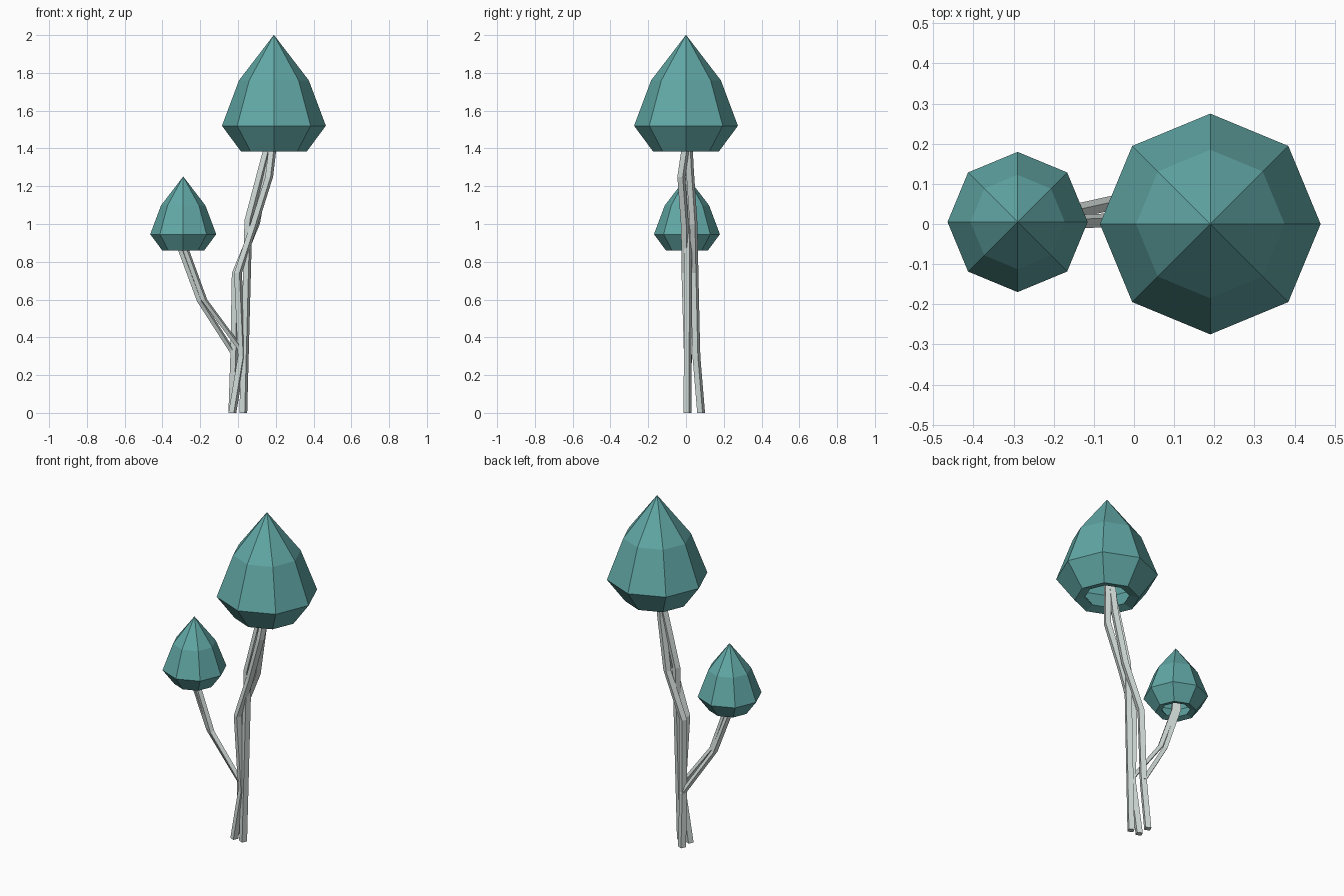
import bpy
import math

cube = bpy.data.objects.get("Cube")
if cube:
    bpy.data.objects.remove(cube, do_unlink=True)


def make_material(name, colour):
    mat = bpy.data.materials.new(name)
    mat.use_nodes = True
    mat.diffuse_color = colour
    mat.node_tree.nodes["Principled BSDF"].inputs["Base Color"].default_value = colour
    return mat


teal = make_material("teal_cap", (0.12, 0.39, 0.38, 1))
pale = make_material("pale_stalk", (0.64, 0.71, 0.69, 1))


def ring_mesh(name, rings, sides, mat, turn=0.0):
    """Bridge horizontal rings given as (x, y, z, radius) and close both ends."""
    verts, faces = [], []
    for x, y, z, r in rings:
        for i in range(sides):
            a = math.tau * i / sides + turn
            verts.append((x + r * math.cos(a), y + r * math.sin(a), z))
    for k in range(len(rings) - 1):
        for i in range(sides):
            j = (i + 1) % sides
            faces.append((k * sides + i, k * sides + j,
                          (k + 1) * sides + j, (k + 1) * sides + i))
    last = (len(rings) - 1) * sides
    faces.append(tuple(reversed(range(sides))))
    faces.append(tuple(range(last, last + sides)))
    mesh = bpy.data.meshes.new(name)
    mesh.from_pydata(verts, [], faces)
    mesh.materials.append(mat)
    obj = bpy.data.objects.new(name, mesh)
    bpy.context.collection.objects.link(obj)
    return obj


# Hollow eight-sided caps: inner cavity, rim, flare, shoulder, point
CAP = [(0.11, 0.33), (0.215, 0.14), (0.12, 0.015), (0.175, 0.0),
       (0.275, 0.135), (0.185, 0.375), (0.001, 0.615)]


def cap(name, x, y, z, size):
    ring_mesh(name, [(x, y, z + h * size, r * size) for r, h in CAP], 8, teal)


cap("large_cap", 0.19, 0.0, 1.385, 1.0)
cap("small_cap", -0.29, 0.005, 0.86, 0.635)


# Twisted strands of the main stalk and the side branch
def strand(name, path, radius):
    ring_mesh(name, [(x, y, z, radius) for x, y, z in path], 4, pale, math.radians(20))


strand("stalk_back", [(-0.03, 0.08, 0), (-0.02, 0.055, 0.3), (-0.012, 0.045, 0.74),
                      (0.095, 0.04, 1.0), (0.15, 0.02, 1.3), (0.17, 0.01, 1.5)], 0.022)
strand("stalk_right", [(0.028, 0.008, 0), (0.055, 0.012, 1.02),
                       (0.15, 0.01, 1.38), (0.17, 0.01, 1.5)], 0.022)
strand("stalk_front", [(-0.03, 0.008, 0), (0.02, 0.01, 0.3), (0.0, -0.003, 0.74),
                       (0.08, -0.005, 0.98), (0.165, -0.025, 1.25),
                       (0.185, 0.0, 1.42), (0.19, 0.0, 1.5)], 0.022)
strand("branch_front", [(0.02, 0.012, 0.33), (-0.18, 0.005, 0.6),
                        (-0.275, 0.005, 0.86), (-0.285, 0.005, 0.94)], 0.018)
strand("branch_back", [(-0.02, 0.06, 0.31), (-0.2, 0.02, 0.59),
                       (-0.3, 0.01, 0.86), (-0.305, 0.01, 0.94)], 0.018)
